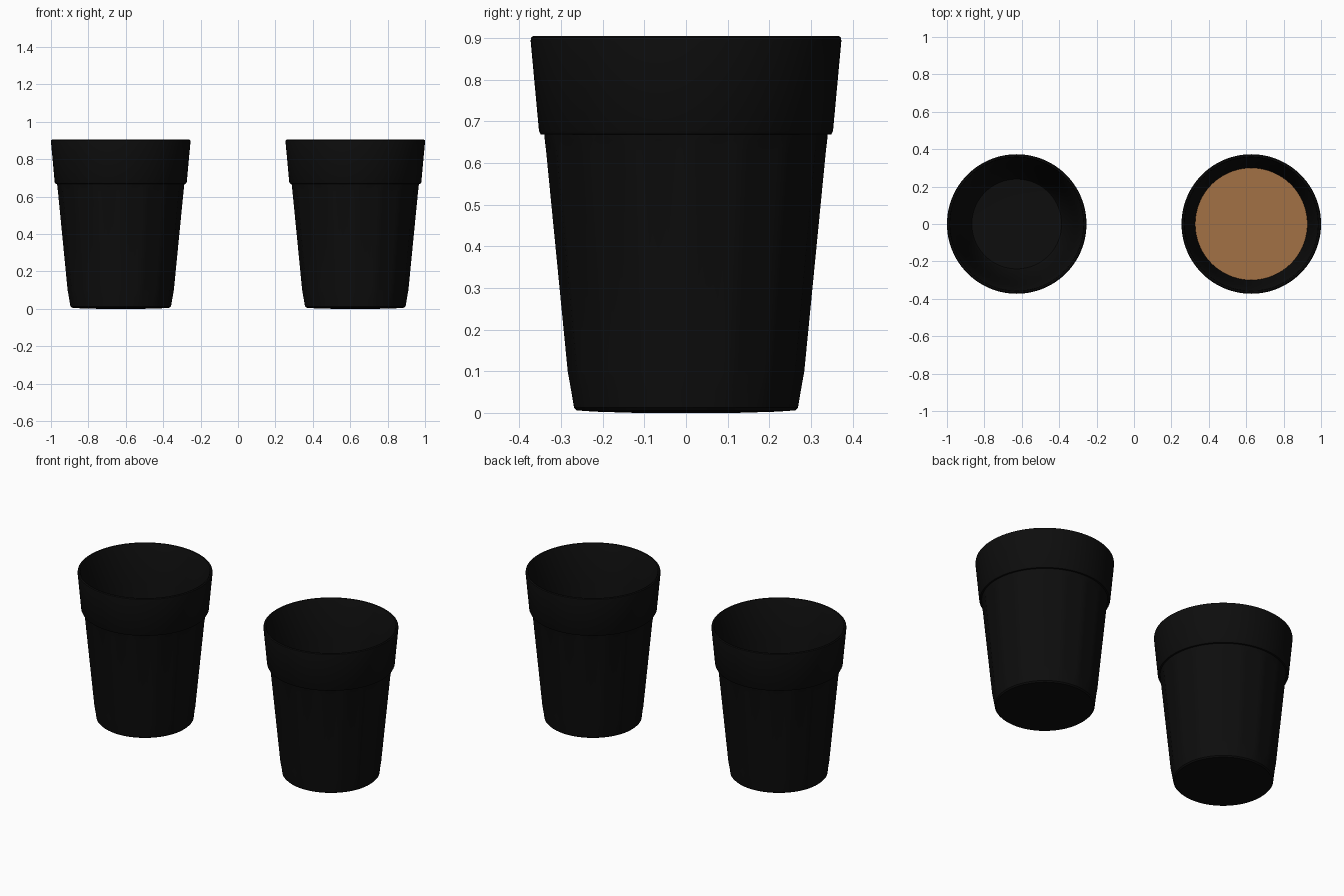
import bpy, bmesh, math

if "Cube" in bpy.data.objects:
    bpy.data.objects.remove(bpy.data.objects["Cube"])

SEG = 96      # points round each ring
FACETS = 16   # flat panels round the lower body


def material(name, color):
    m = bpy.data.materials.new(name)
    m.diffuse_color = color
    m.use_nodes = True
    m.node_tree.nodes["Principled BSDF"].inputs["Base Color"].default_value = m.diffuse_color
    return m


dark = material("dark_glass", (0.004, 0.004, 0.004, 1))
brown = material("brown_drink", (0.36, 0.165, 0.06, 1))


def facet_radius(r, a, amount):
    """Blend a round radius towards a flat-sided polygon."""
    step = 2 * math.pi / FACETS
    d = (a % step) - step / 2
    flat = r * math.cos(step / 2) / math.cos(d)
    return r + (flat - r) * amount


def lathe(name, profile, x, mat):
    """Close a (radius, z, facet amount) profile with end caps."""
    bm = bmesh.new()
    rings = []
    for r, z, f in profile:
        ring = []
        for i in range(SEG):
            a = 2 * math.pi * i / SEG
            q = facet_radius(r, a, f)
            ring.append(bm.verts.new((q * math.cos(a), q * math.sin(a), z)))
        rings.append(ring)
    for lo, hi in zip(rings, rings[1:]):
        for i in range(SEG):
            j = (i + 1) % SEG
            bm.faces.new((lo[i], lo[j], hi[j], hi[i]))
    bm.faces.new(rings[0][::-1])
    bm.faces.new(rings[-1])
    bmesh.ops.recalc_face_normals(bm, faces=bm.faces)
    me = bpy.data.meshes.new(name)
    bm.to_mesh(me)
    bm.free()
    me.materials.append(mat)
    ob = bpy.data.objects.new(name, me)
    ob.location.x = x
    bpy.context.collection.objects.link(ob)
    bpy.ops.object.select_all(action='DESELECT')
    ob.select_set(True)
    bpy.context.view_layer.objects.active = ob
    bpy.ops.object.shade_smooth_by_angle(angle=math.radians(35))
    return ob


# Cup: base, faceted body, stepped collar, rounded lip, inner wall and floor
cup = [
    (0.12, 0.0, 0), (0.22, 0.003, 0), (0.262, 0.006, 0), (0.269, 0.013, 0),
    (0.276, 0.055, 0.5), (0.284, 0.10, 1), (0.336, 0.63, 1),
    (0.339, 0.655, 0.3), (0.340, 0.668, 0),
    (0.349, 0.669, 0), (0.353, 0.677, 0), (0.373, 0.893, 0),
    (0.372, 0.901, 0), (0.367, 0.905, 0), (0.360, 0.904, 0), (0.356, 0.896, 0),
    (0.327, 0.67, 0), (0.302, 0.48, 0), (0.252, 0.08, 0),
    (0.240, 0.06, 0), (0.15, 0.056, 0),
]

# Drink: solid fill just inside the wall
drink = [(0.238, 0.065, 0), (0.250, 0.085, 0), (0.300, 0.48, 0)]

lathe("empty_cup", cup, -0.627, dark)
lathe("full_cup", cup, 0.627, dark)
lathe("drink", drink, 0.627, brown)
